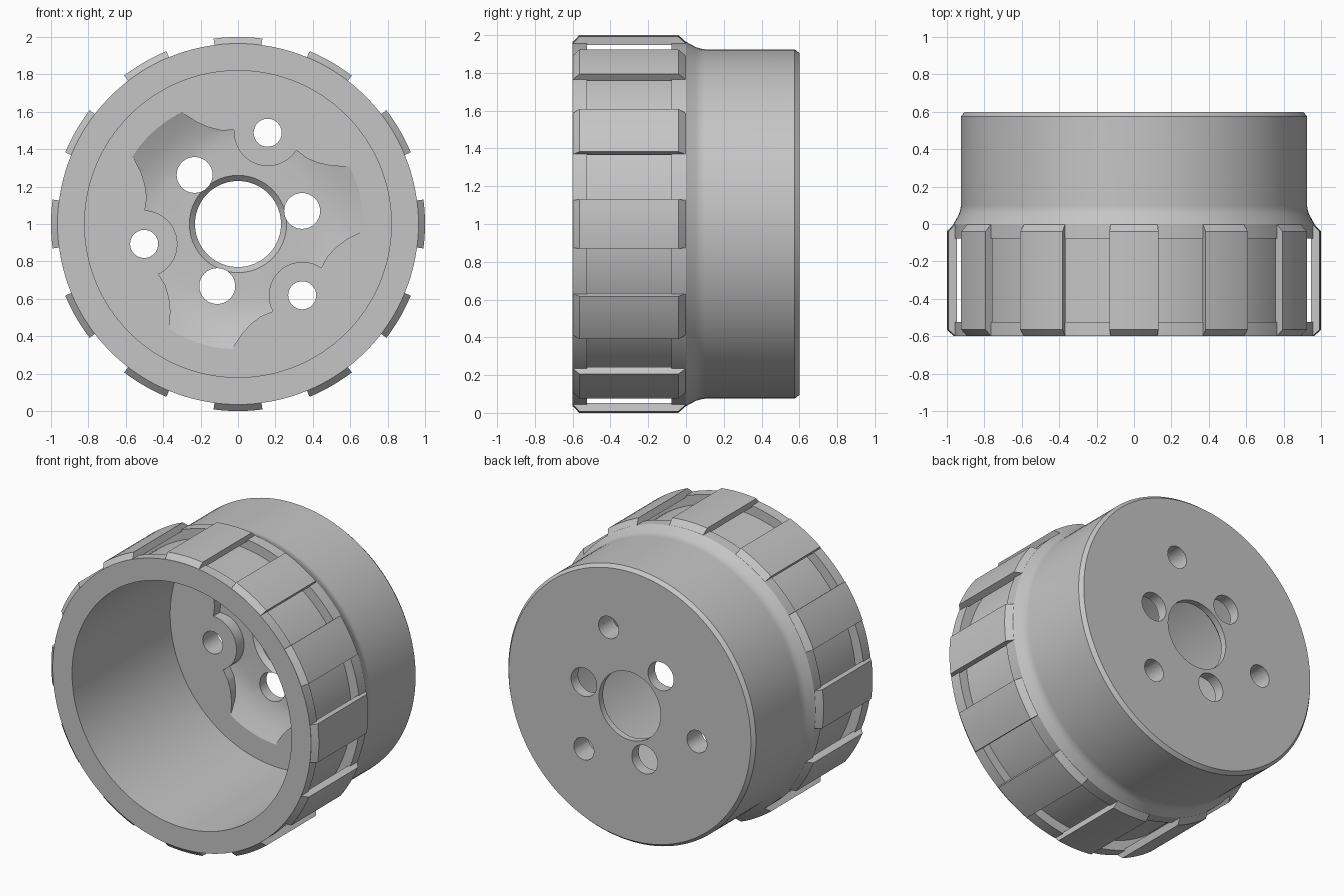
import bpy, bmesh, math
from math import sin, cos, radians, pi

if "Cube" in bpy.data.objects:
    bpy.data.objects.remove(bpy.data.objects["Cube"], do_unlink=True)

grey = bpy.data.materials.new("plain_grey")
grey.use_nodes = True
GREY = (0.56, 0.56, 0.56, 1)
grey.diffuse_color = GREY
grey.node_tree.nodes["Principled BSDF"].inputs["Base Color"].default_value = GREY

AXIS_Z = 1.0  # height of the wheel axis, which runs along y


def finish(bm, name):
    bmesh.ops.remove_doubles(bm, verts=bm.verts, dist=1e-5)
    bmesh.ops.recalc_face_normals(bm, faces=bm.faces)
    mesh = bpy.data.meshes.new(name)
    bm.to_mesh(mesh)
    bm.free()
    mesh.materials.append(grey)
    obj = bpy.data.objects.new(name, mesh)
    bpy.context.collection.objects.link(obj)
    return obj


def revolve(name, profile, segments, start=0.0, sweep=2 * pi):
    """Sweep a closed (radius, y) profile around the wheel axis."""
    bm = bmesh.new()
    full = sweep > 6.2
    count = segments if full else segments + 1
    rings = []
    for i in range(count):
        a = start + sweep * i / segments
        rings.append([bm.verts.new((r * cos(a), y, AXIS_Z + r * sin(a))) for r, y in profile])
    n = len(profile)
    for i in range(segments):
        p, q = rings[i], rings[(i + 1) % count]
        for j in range(n):
            k = (j + 1) % n
            if profile[j][0] == 0 and profile[k][0] == 0:
                continue
            bm.faces.new((p[j], p[k], q[k], q[j]))
    if not full:
        bm.faces.new(rings[0])
        bm.faces.new(rings[-1])
    return finish(bm, name)


def prism(name, outline, y0, y1):
    """Extrude an (x, z) outline, given about the axis, along y."""
    bm = bmesh.new()
    face = bm.faces.new([bm.verts.new((x, y0, AXIS_Z + z)) for x, z in outline])
    out = bmesh.ops.extrude_face_region(bm, geom=[face])
    moved = [v for v in out["geom"] if isinstance(v, bmesh.types.BMVert)]
    bmesh.ops.translate(bm, verts=moved, vec=(0, y1 - y0, 0))
    return finish(bm, name)


def activate(obj):
    bpy.ops.object.select_all(action='DESELECT')
    obj.select_set(True)
    bpy.context.view_layer.objects.active = obj


def combine(target, tool, operation):
    tool.hide_render = True
    mod = target.modifiers.new("cut", 'BOOLEAN')
    mod.object, mod.operation, mod.solver = tool, operation, 'EXACT'
    activate(target)
    bpy.ops.object.modifier_apply(modifier=mod.name)
    bpy.data.objects.remove(tool, do_unlink=True)


def smooth(obj):
    activate(obj)
    bpy.ops.object.shade_smooth_by_angle(angle=radians(20))
    mod = obj.modifiers.new("clean_shading", 'WEIGHTED_NORMAL')
    mod.keep_sharp = True


# Cup-shaped body: open front, groove running under the ribs, narrower back, bevelled end
FLOOR, RECESS, BACK = 0.447, 0.527, 0.6
GROOVE = 0.9
body = revolve("wheel_body", [
    (0.82, -0.6), (0.965, -0.6), (0.965, -0.525), (GROOVE, -0.525), (GROOVE, -0.077),
    (0.965, -0.077), (0.965, 0), (0.937, 0.05), (0.929, 0.075), (0.925, 0.1),
    (0.925, 0.575), (0.905, BACK), (0.23, BACK), (0.23, FLOOR), (0.82, FLOOR)], 128)

# Three-lobed hub recess, sloping up to the floor at the lobe ends
recess = revolve("recess_cutter", [
    (0, RECESS + 0.04), (0.22, RECESS + 0.04), (0.26, RECESS), (0.43, RECESS),
    (0.50, RECESS - 0.011), (0.58, RECESS - 0.038), (0.67, FLOOR),
    (0.75, FLOOR - 0.04), (0, FLOOR - 0.04)], 96)
side = [(0.54, 0.50), (0.472, 0.46), (0.45, 0.38), (0.443, 0.31), (0.448, 0.24)]
boss = [(0.515 - 0.18 * sin(radians(t)), 0.18 * cos(radians(t)))
        for t in range(14, 167, 8)]
half = side + boss + [(u, -v) for u, v in reversed(side)]
boss_angles = [radians(72 + 120 * k) for k in range(3)]
lobes = [(u * cos(a) + v * sin(a), u * sin(a) - v * cos(a))
         for a in boss_angles for u, v in half]
combine(recess, prism("lobe_outline", lobes, 0.3, 0.7), 'INTERSECT')
combine(body, recess, 'DIFFERENCE')

# Small holes through the bosses, larger holes through the lobes
for a in boss_angles:
    for angle, dist, radius in ((a, 0.513, 0.075), (a + radians(59.5), 0.35, 0.096)):
        cx, cz = dist * cos(angle), dist * sin(angle)
        ring = [(cx + radius * cos(2 * pi * i / 32), cz + radius * sin(2 * pi * i / 32))
                for i in range(32)]
        combine(body, prism("hole_cutter", ring, 0.3, 0.8), 'DIFFERENCE')
smooth(body)

# Twelve thin chamfered grip ribs bridging the groove from rim to rim
rib_profile = [(0.964, -0.599), (1.0, -0.565), (1.0, -0.04), (0.964, -0.001),
               (0.955, -0.02), (0.955, -0.58)]
for i in range(12):
    rib = revolve(f"grip_rib_{i + 1}", rib_profile, 6, radians(30 * i - 7.5), radians(15))
    smooth(rib)
